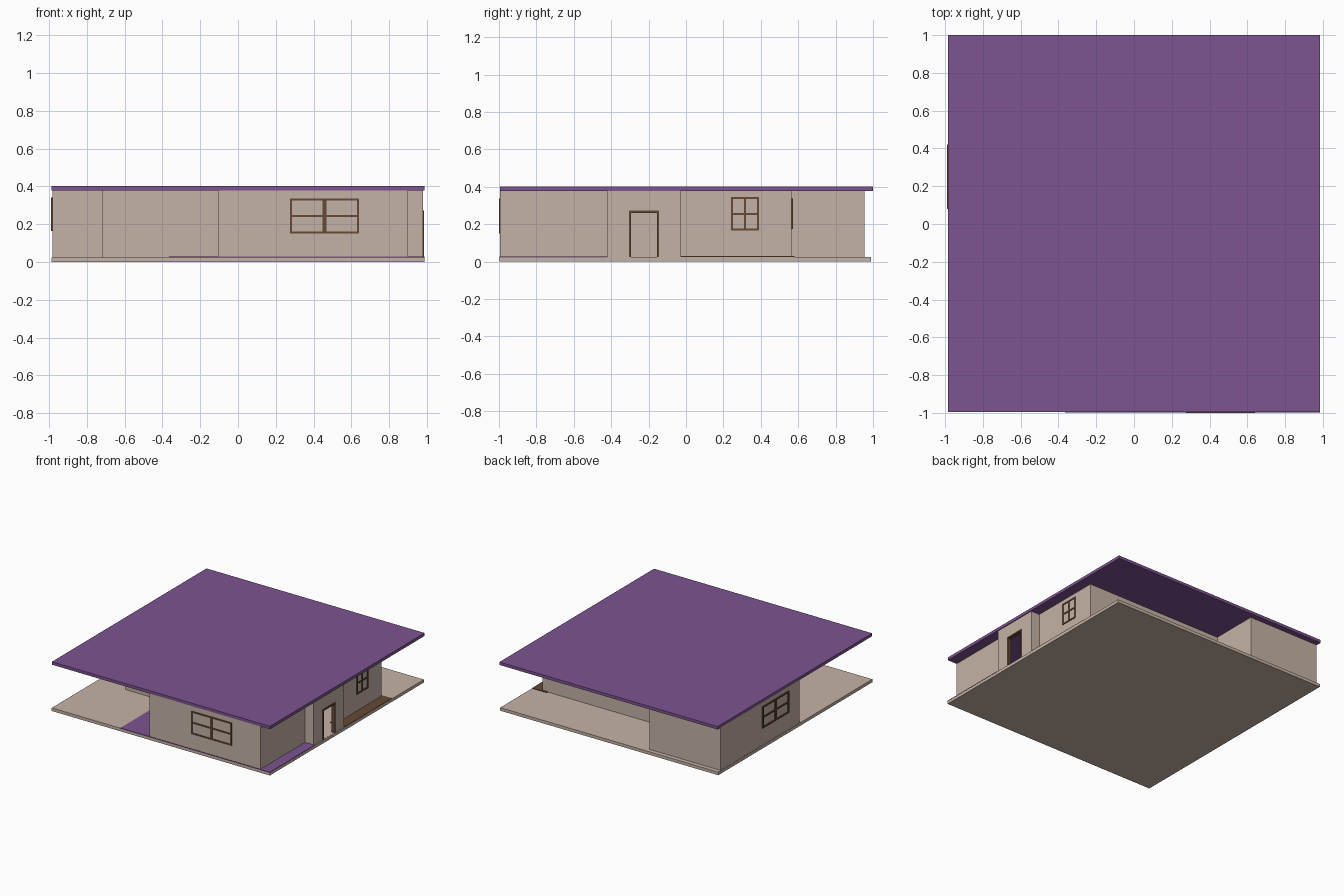
import bpy, bmesh

if "Cube" in bpy.data.objects:
    bpy.data.objects.remove(bpy.data.objects["Cube"])

def material(name, rgb):
    m = bpy.data.materials.new(name)
    m.diffuse_color = (*rgb, 1)
    m.use_nodes = True
    m.node_tree.nodes["Principled BSDF"].inputs["Base Color"].default_value = m.diffuse_color
    return m

BEIGE = material("beige plaster", (0.56, 0.45, 0.385))
PURPLE = material("purple", (0.205, 0.088, 0.28))
BROWN = material("brown wood", (0.13, 0.068, 0.036))

def add_mesh(name, bm, mat):
    me = bpy.data.meshes.new(name)
    bm.to_mesh(me)
    bm.free()
    me.materials.append(mat)
    ob = bpy.data.objects.new(name, me)
    bpy.context.collection.objects.link(ob)
    return ob

def add_box(bm, lo, hi):
    geo = bmesh.ops.create_cube(bm, size=1)
    for v in geo["verts"]:
        v.co = [(a + b) / 2 + c * (b - a) for a, b, c in zip(lo, hi, v.co)]

def boxes(name, mat, *spans):
    bm = bmesh.new()
    for lo, hi in spans:
        add_box(bm, lo, hi)
    return add_mesh(name, bm, mat)

# Floor slab, flat roof and thin floor finishes
boxes("floor_slab", BEIGE, ((-0.985, -0.996, 0), (0.985, 0.99, 0.025)))
boxes("roof", PURPLE, ((-0.985, -0.994, 0.377), (0.985, 1, 0.401)))
boxes("purple_paving", PURPLE, ((-0.365, -0.998, 0.022), (0.986, -0.42, 0.028)))
boxes("side_deck", BROWN, ((0.85, -0.03, 0.022), (0.984, 0.58, 0.029)))

# Outer walls: stepped footprint, extruded and thickened inwards
plan = [(-0.105, -0.994), (0.9, -0.994), (0.9, -0.42), (0.978, -0.42),
        (0.978, -0.03), (0.9, -0.03), (0.9, 0.565), (-0.34, 0.565),
        (-0.34, 0.955), (-0.982, 0.955), (-0.982, -0.06), (-0.72, -0.06),
        (-0.72, -0.42), (-0.105, -0.42)]
bm = bmesh.new()
low = [bm.verts.new((x, y, 0.024)) for x, y in plan]
top = [bm.verts.new((x, y, 0.378)) for x, y in plan]
for i in range(len(plan)):
    j = (i + 1) % len(plan)
    bm.faces.new((low[i], low[j], top[j], top[i]))
walls = add_mesh("walls", bm, BEIGE)
sol = walls.modifiers.new("thickness", "SOLIDIFY")
sol.thickness = 0.02
sol.offset = -1
sol.use_even_offset = True

# Door opening
cutter = boxes("door_cutter", BEIGE, ((0.93, -0.298, 0.0255), (1.05, -0.152, 0.263)))
cutter.hide_render = True
cutter.hide_viewport = True
cut = walls.modifiers.new("door_opening", "BOOLEAN")
cut.operation = "DIFFERENCE"
cut.solver = "EXACT"
cut.object = cutter

# Door frame
boxes("door_frame", BROWN,
      ((0.954, -0.305, 0.025), (0.984, -0.295, 0.272)),
      ((0.954, -0.155, 0.025), (0.984, -0.145, 0.272)),
      ((0.954, -0.305, 0.26), (0.984, -0.145, 0.272)))

def window(name, axis, d0, d1, u0, u1, z0, z1, mullion, t=0.011):
    """Frame with cross bars; axis is the facing direction (0 = x, 1 = y)."""
    um, zm = (u0 + u1) / 2, (z0 + z1) / 2
    bars = [(u0, u0 + t, z0, z1), (u1 - t, u1, z0, z1),
            (u0, u1, z0, z0 + t), (u0, u1, z1 - t, z1),
            (um - mullion / 2, um + mullion / 2, z0, z1),
            (u0, u1, zm - t / 2, zm + t / 2)]
    spans = []
    for a, b, c, d in bars:
        if axis == 0:
            spans.append(((d0, a, c), (d1, b, d)))
        else:
            spans.append(((a, d0, c), (b, d1, d)))
    boxes(name, BROWN, *spans)

window("front_window", 1, -1.0, -0.992, 0.275, 0.64, 0.15, 0.337, 0.02)
window("left_window", 0, -0.99, -0.98, 0.08, 0.42, 0.165, 0.342, 0.02)
window("right_window", 0, 0.898, 0.906, 0.24, 0.39, 0.165, 0.345, 0.01)
window("back_window", 1, 0.563, 0.571, 0.2, 0.52, 0.175, 0.337, 0.02)
